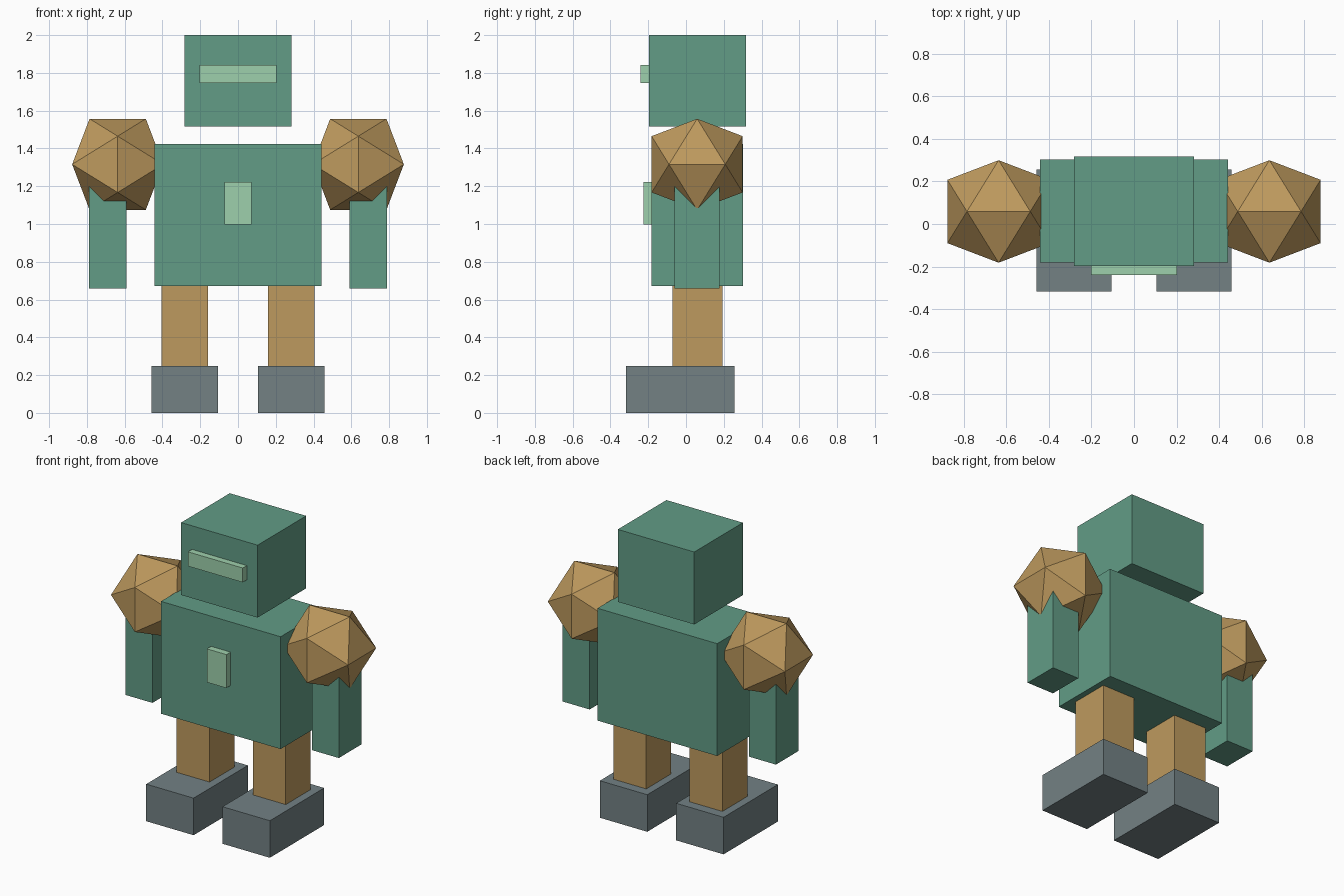
import bpy
import bmesh
from math import sqrt

cube = bpy.data.objects.get("Cube")
if cube:
    bpy.data.objects.remove(cube, do_unlink=True)


def linear(channel):
    c = channel / 255
    return c / 12.92 if c <= 0.04045 else ((c + 0.055) / 1.055) ** 2.4


def material(name, *rgb):
    mat = bpy.data.materials.new(name)
    color = (*[linear(c) for c in rgb], 1.0)
    mat.diffuse_color = color
    mat.use_nodes = True
    bsdf = next(n for n in mat.node_tree.nodes if n.type == 'BSDF_PRINCIPLED')
    bsdf.inputs["Base Color"].default_value = color
    return mat


green = material("sea_green", 98, 156, 134)
tan = material("tan", 190, 154, 94)
grey = material("slate_grey", 115, 129, 132)
mint = material("pale_mint", 158, 208, 172)


def add_object(name, bm, mat, location):
    bmesh.ops.recalc_face_normals(bm, faces=bm.faces)
    mesh = bpy.data.meshes.new(name)
    bm.to_mesh(mesh)
    bm.free()
    mesh.materials.append(mat)
    obj = bpy.data.objects.new(name, mesh)
    obj.location = location
    bpy.context.collection.objects.link(obj)
    return obj


def box(name, mat, x, y, z):
    """Box from its (min, max) range along each axis."""
    bm = bmesh.new()
    bmesh.ops.create_cube(bm, size=1)
    bmesh.ops.scale(bm, vec=[r[1] - r[0] for r in (x, y, z)], verts=bm.verts)
    return add_object(name, bm, mat, [(r[0] + r[1]) / 2 for r in (x, y, z)])


def icosahedron(name, mat, location, reach):
    """Icosahedron from three crossed golden rectangles, edges along the axes."""
    short = reach * 2 / (1 + sqrt(5))
    bm = bmesh.new()
    for s in (-short, short):
        for r in (-reach, reach):
            for corner in ((r, s, 0), (0, r, s), (s, 0, r)):
                bm.verts.new(corner)
    bmesh.ops.convex_hull(bm, input=bm.verts)
    return add_object(name, bm, mat, location)


# Head, visor, torso and chest panel
box("head", green, (-0.283, 0.283), (-0.197, 0.317), (1.515, 2.0))
box("visor", mint, (-0.203, 0.203), (-0.24, -0.197), (1.746, 1.842))
box("torso", green, (-0.443, 0.443), (-0.182, 0.303), (0.672, 1.424))
box("chest_panel", mint, (-0.072, 0.072), (-0.226, -0.182), (0.998, 1.222))

# Paired limbs
for side, s in (("left", 1), ("right", -1)):
    def span(a, b):
        return sorted((s * a, s * b))

    icosahedron(side + "_shoulder", tan, (s * 0.637, 0.059, 1.316), 0.241)
    box(side + "_arm", green, span(0.59, 0.79), (-0.062, 0.177), (0.659, 1.3))
    box(side + "_leg", tan, span(0.16, 0.404), (-0.072, 0.192), (0.248, 0.672))
    box(side + "_foot", grey, span(0.107, 0.458), (-0.317, 0.257), (0.0, 0.248))
